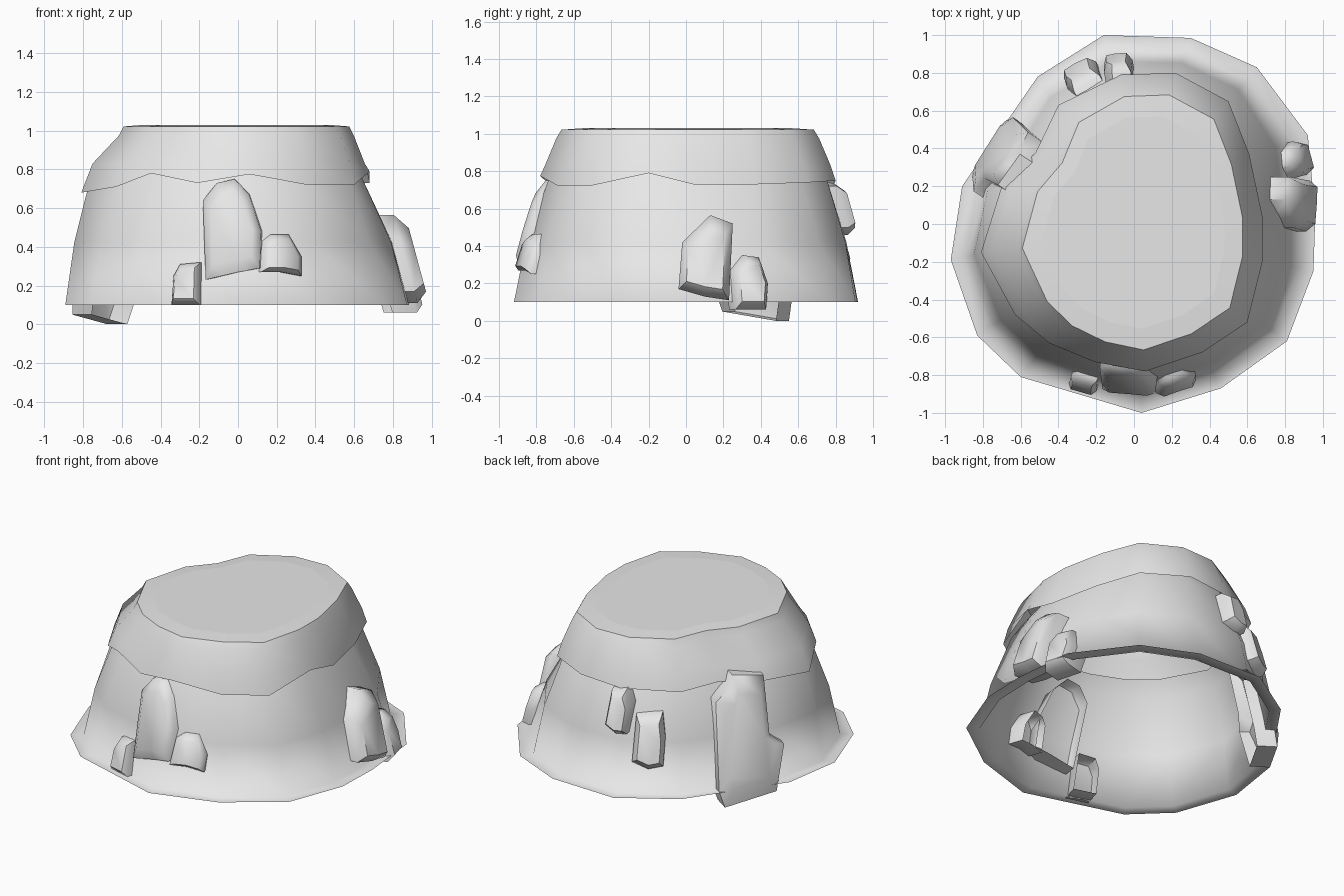
import bpy, bmesh, math
from mathutils import Vector

if "Cube" in bpy.data.objects:
    bpy.data.objects.remove(bpy.data.objects["Cube"])

# One pale stone colour for everything
stone = bpy.data.materials.new("pale_stone")
stone.use_nodes = True
stone.diffuse_color = (0.8, 0.8, 0.8, 1)
stone.node_tree.nodes["Principled BSDF"].inputs["Base Color"].default_value = stone.diffuse_color


def loft(name, rings, angle, flat_end=False, close_end=False):
    """Skin a stack of equal rings; optionally close the last one."""
    bm = bmesh.new()
    loops = [[bm.verts.new(p) for p in ring] for ring in rings]
    count = len(rings[0])
    for low, high in zip(loops, loops[1:]):
        for i in range(count):
            j = (i + 1) % count
            bm.faces.new((low[i], low[j], high[j], high[i]))
    lid = bm.faces.new(loops[-1]) if close_end else None
    bmesh.ops.recalc_face_normals(bm, faces=bm.faces[:])
    # Make sure the shell faces outwards, judged by the closing face
    if lid:
        lid.normal_update()
        start = sum((Vector(p) for p in rings[0]), Vector()) / count
        if lid.normal.dot(lid.calc_center_median() - start) < 0:
            bmesh.ops.reverse_faces(bm, faces=bm.faces[:])
    for face in bm.faces:
        face.smooth = True
    mesh = bpy.data.meshes.new(name)
    bm.to_mesh(mesh)
    bm.free()
    mesh.materials.append(stone)
    obj = bpy.data.objects.new(name, mesh)
    bpy.context.collection.objects.link(obj)
    bpy.ops.object.select_all(action='DESELECT')
    obj.select_set(True)
    bpy.context.view_layer.objects.active = obj
    if angle < 180:
        bpy.ops.object.shade_smooth_by_angle(angle=math.radians(angle))
    if flat_end:
        mesh.polygons[len(mesh.polygons) - 1].use_smooth = False
    return obj


def scaled(ring, factor, z):
    return [(p[0] * factor, p[1] * factor, z) for p in ring]


def mixed(a, b, t, z):
    return [(p[0] + (q[0] - p[0]) * t, p[1] + (q[1] - p[1]) * t, z) for p, q in zip(a, b)]


# Outline of the ground rim, clockwise from the back
rim = [(-.16, 1), (.3, .985), (.65, .83), (.92, .47), (.96, .05), (.95, -.25),
       (.81, -.62), (.46, -.87), (.04, -1), (-.28, -.905), (-.6, -.81), (-.83, -.59),
       (-.97, -.19), (-.91, .2), (-.71, .49), (-.51, .78)]

# Wavy lower edge of the upper ledge
edge = [(-.07, .79, .73), (.22, .8, .75), (.5, .65, .74), (.61, .37, .73),
        (.68, .04, .73), (.68, -.2, .79), (.6, -.52, .72), (.36, -.68, .72),
        (.06, -.78, .775), (-.21, -.73, .73), (-.45, -.63, .78), (-.63, -.48, .71),
        (-.81, -.15, .68), (-.7, .2, .72), (-.52, .38, .74), (-.4, .63, .73)]

# Lower body: flat rim, then sloping wall, open underneath
foot = scaled(rim, .92, .1)
neck = scaled(edge, .94, .76)
body = loft("lower_body", [scaled(rim, 1, .1), foot, mixed(foot, neck, .35, .42), neck,
                           scaled(edge, .86, .85)], 180)
bm = bmesh.new()
bm.from_mesh(body.data)
bm.faces.ensure_lookup_table()
if bm.faces[0].normal.z < 0:
    bmesh.ops.reverse_faces(bm, faces=bm.faces[:])
bm.to_mesh(body.data)
bm.free()

# Upper ledge with a flat top
brow = [(x * (.88 if x > 0 else .76), y * .89, .975) for x, y, z in edge]
loft("upper_ledge", [edge, mixed(edge, brow, .3, .83), brow, scaled(brow, .96, 1.022),
                     scaled(brow, .8, 1.03)], 50, flat_end=True, close_end=True)


def rock(name, base, heading, outline, bulge=.06, lean=.27):
    """Hollow boulder set in the wall: outline is (sideways, height)."""
    a = math.radians(heading)
    out = Vector((math.cos(a), math.sin(a), 0))
    side = Vector((-math.sin(a), math.cos(a), 0))
    mid_u = sum(p[0] for p in outline) / len(outline)
    mid_z = sum(p[1] for p in outline) / len(outline)

    def ring(size, depth):
        points = []
        for u, z in outline:
            u = mid_u + (u - mid_u) * size
            z = mid_z + (z - mid_z) * size
            p = Vector((*base, z)) + side * u + out * (depth - lean * (z - .1))
            points.append(tuple(p))
        return points

    loft(name, [ring(1, -.1), ring(1, bulge * .4), ring(.72, bulge)], 55, close_end=True)


# Front boulders
rock("front_tall_rock", (-.05, -.9), -98,
     [(-.12, .23), (-.15, .64), (-.08, .73), (.01, .75), (.09, .67), (.16, .48),
      (.16, .29), (.05, .27)])
rock("front_small_rock", (-.27, -.84), -106,
     [(-.07, .1), (-.07, .25), (-.04, .31), (.07, .32), (.08, .1)])
rock("front_round_rock", (.23, -.88), -70,
     [(-.11, .27), (-.08, .43), (-.03, .465), (.06, .465), (.12, .35), (.11, .25), (0, .27)])

# Side boulders
rock("side_tall_rock", (.89, .1), 0,
     [(-.14, .17), (-.12, .42), (.03, .565), (.15, .52), (.13, .11), (0, .13)], .1)
rock("side_small_rock", (.86, .34), 15,
     [(-.09, .06), (-.09, .27), (-.02, .35), (.06, .34), (.1, .2), (.08, .06)], .08)

# Back boulders
rock("back_low_rock", (-.3, .83), 120,
     [(-.1, .3), (-.08, .58), (.08, .6), (.1, .45), (.09, .28), (0, .26)], .08)
rock("back_high_rock", (-.1, .93), 100,
     [(-.08, .5), (-.06, .72), (.04, .74), (.08, .65), (.07, .47), (0, .46)], .08)

# Big slab on the far side, reaching the ground
rock("far_slab_rock", (-.75, .36), 146,
     [(-.21, .65), (-.12, .72), (-.09, .8), (.11, .77), (.12, .4), (.21, .33),
      (.14, .05), (-.2, 0), (-.23, .1)], .06, .2)
